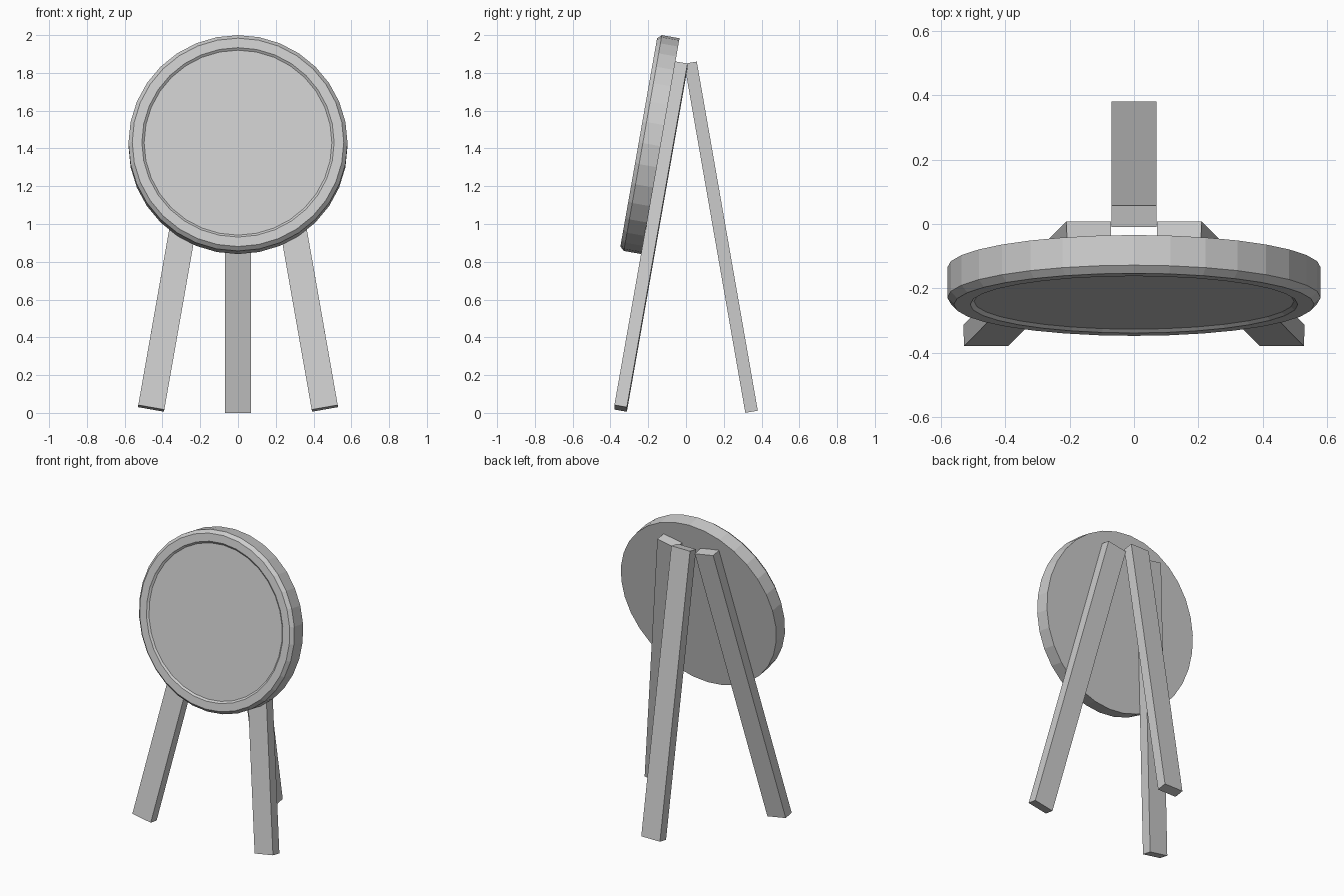
import bpy, bmesh
from math import radians, sin, cos, pi
from mathutils import Vector, Matrix

if "Cube" in bpy.data.objects:
    bpy.data.objects.remove(bpy.data.objects["Cube"])

TILT = radians(10)


def add_object(name, bm, matrix):
    bmesh.ops.recalc_face_normals(bm, faces=bm.faces)
    mesh = bpy.data.meshes.new(name)
    bm.to_mesh(mesh)
    bm.free()
    obj = bpy.data.objects.new(name, mesh)
    bpy.context.collection.objects.link(obj)
    obj.matrix_world = matrix
    return obj


def lathe(name, profile, sides, matrix):
    """Closed turned solid from (radius, height) points, capped at both ends."""
    bm = bmesh.new()
    rings = [[bm.verts.new((r * cos(2 * pi * i / sides), r * sin(2 * pi * i / sides), h))
              for i in range(sides)] for r, h in profile]
    for a, b in zip(rings, rings[1:]):
        for i in range(sides):
            j = (i + 1) % sides
            bm.faces.new((a[i], a[j], b[j], b[i]))
    bm.faces.new(rings[0][::-1])
    bm.faces.new(rings[-1])
    return add_object(name, bm, matrix)


def leg(name, foot, top, side):
    """Rectangular plank between two centre points; side is its width direction."""
    foot, top = Vector(foot), Vector(top)
    z = (top - foot).normalized()
    x = (Vector(side) - z * z.dot(Vector(side))).normalized()
    y = z.cross(x)
    matrix = Matrix((x, y, z)).transposed().to_4x4()
    matrix.translation = (foot + top) / 2
    bm = bmesh.new()
    bmesh.ops.create_cube(bm, size=1)
    bmesh.ops.scale(bm, vec=(0.14, 0.067, (top - foot).length), verts=bm.verts)
    return add_object(name, bm, matrix)


# Round target disc: flat back, bevelled front rim, shallow recess
lathe("target_disc",
      [(0.58, 0), (0.58, 0.095), (0.56, 0.117), (0.509, 0.117), (0.497, 0.107)],
      32,
      Matrix.Translation((0, -0.135, 1.412)) @ Matrix.Rotation(pi / 2 - TILT, 4, 'X'))

# Splayed front legs
for s, label in ((-1, "left"), (1, "right")):
    leg("front_leg_" + label, (s * 0.46, -0.346, 0.024), (s * 0.14, -0.025, 1.843),
        (cos(TILT), 0, s * sin(TILT)))

# Rear prop leg
leg("rear_leg", (0, 0.347, 0.006), (0, 0.024, 1.854), (1, 0, 0))
